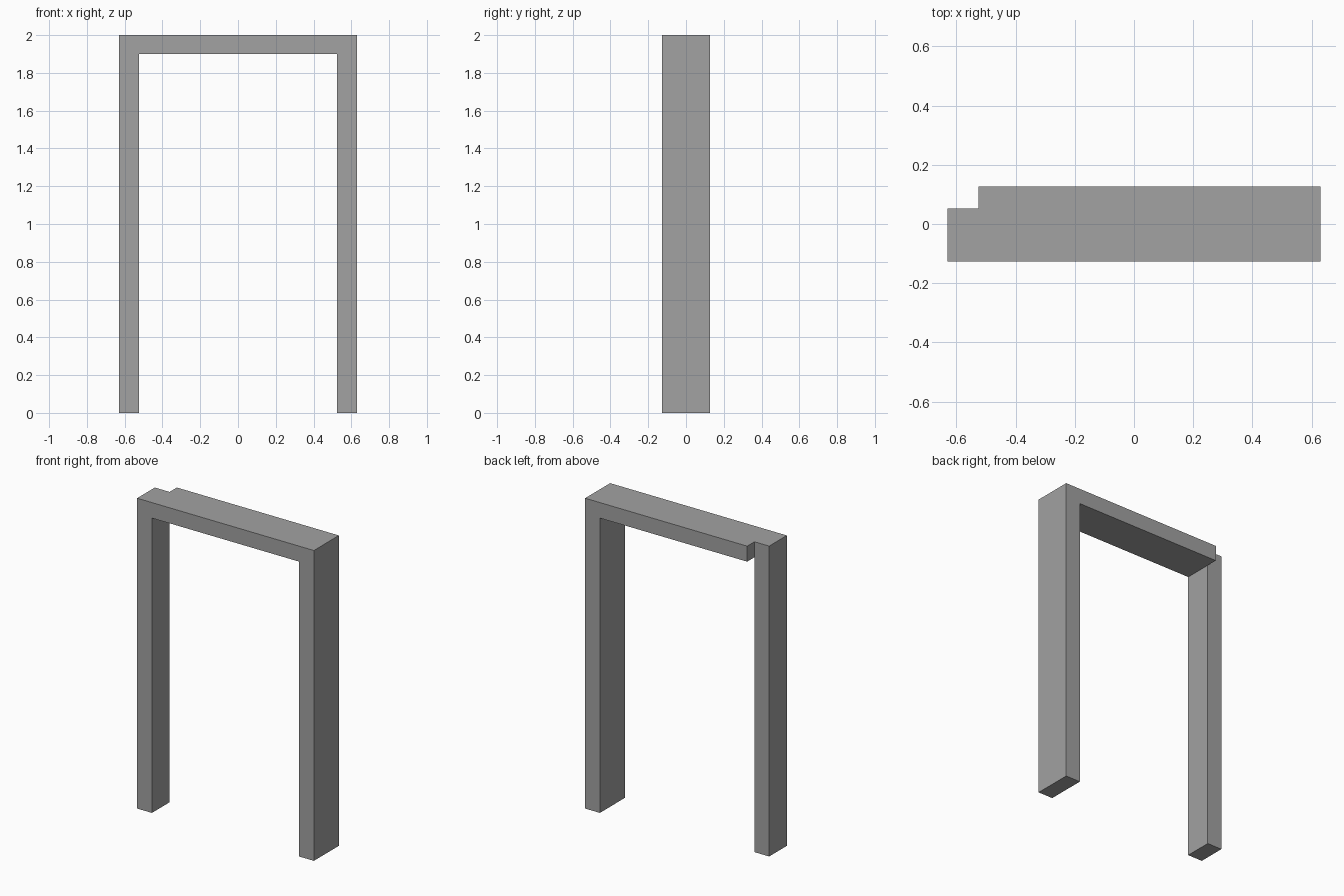
import bpy
import bmesh
from mathutils import Vector

cube = bpy.data.objects.get("Cube")
if cube:
    bpy.data.objects.remove(cube, do_unlink=True)

HALF_W, INNER = 0.63, 0.525      # outer and inner half widths
TOP, LINTEL = 2.0, 1.9           # heights of the lintel faces
FRONT, STEP, BACK = -0.127, 0.053, 0.127

# Matte grey
grey = bpy.data.materials.new("grey")
grey.use_nodes = True
colour = (0.36, 0.36, 0.36, 1)
grey.diffuse_color = colour
grey.node_tree.nodes["Principled BSDF"].inputs["Base Color"].default_value = colour

bm = bmesh.new()


def extrude_back(faces, depth):
    """Pull faces towards the back and return the new end faces."""
    geom = bmesh.ops.extrude_face_region(bm, geom=faces)["geom"]
    verts = [g for g in geom if isinstance(g, bmesh.types.BMVert)]
    bmesh.ops.translate(bm, verts=verts, vec=Vector((0, depth, 0)))
    return [g for g in geom if isinstance(g, bmesh.types.BMFace)]


# Front profile: two posts joined by a lintel
posts, lintel = [], []
for s in (-1, 1):
    outline = [(HALF_W, 0), (INNER, 0), (INNER, LINTEL), (INNER, TOP), (HALF_W, TOP)]
    posts.append([bm.verts.new((s * x, FRONT, z)) for x, z in outline])
    lintel.append(posts[-1][2:4])
for ring in posts + [lintel[0] + lintel[1][::-1]]:
    bm.faces.new(ring)

# Full frame up to the step, then the deeper lintel and left post
ends = extrude_back(list(bm.faces), STEP - FRONT)
deeper = [f for f in ends if f.calc_center_median().x > -INNER]
extrude_back(deeper, BACK - STEP)

# Merge coplanar faces into clean flat sides
bmesh.ops.recalc_face_normals(bm, faces=bm.faces)
bmesh.ops.dissolve_limit(bm, angle_limit=0.01, verts=bm.verts, edges=bm.edges)

mesh = bpy.data.meshes.new("door_frame")
bm.to_mesh(mesh)
bm.free()
mesh.materials.append(grey)
frame = bpy.data.objects.new("door_frame", mesh)
bpy.context.collection.objects.link(frame)
